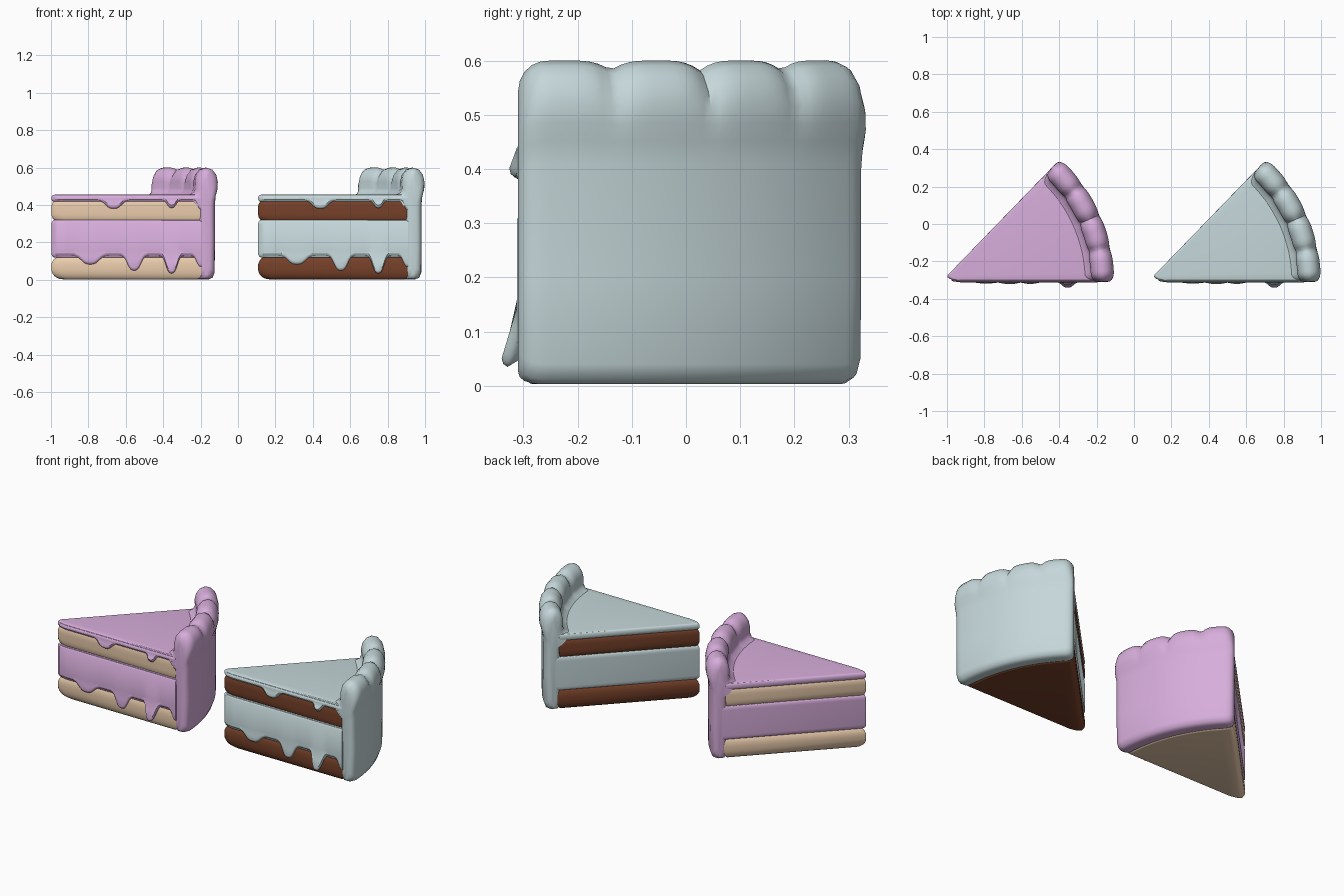
import bpy, math

if "Cube" in bpy.data.objects:
    bpy.data.objects.remove(bpy.data.objects["Cube"])

AX, AY = -1.0, -0.31          # apex of the first wedge
SPAN = math.radians(47.5)


def material(name, rgb):
    m = bpy.data.materials.new(name)
    m.diffuse_color = (*rgb, 1)
    m.use_nodes = True
    m.node_tree.nodes["Principled BSDF"].inputs["Base Color"].default_value = m.diffuse_color
    return m


def loft(name, rings, mat, dx, angle=50):
    """Skin a list of equal-length closed rings and cap both ends."""
    n = len(rings[0])
    verts = [(x + dx, y, z) for ring in rings for x, y, z in ring]
    faces = [tuple(range(n))[::-1], tuple(range(len(verts) - n, len(verts)))]
    for i in range(len(rings) - 1):
        for j in range(n):
            k = (j + 1) % n
            faces.append((i * n + j, i * n + k, (i + 1) * n + k, (i + 1) * n + j))
    me = bpy.data.meshes.new(name)
    me.from_pydata(verts, [], faces)
    me.materials.append(mat)
    ob = bpy.data.objects.new(name, me)
    bpy.context.collection.objects.link(ob)
    bpy.ops.object.select_all(action='DESELECT')
    ob.select_set(True)
    bpy.context.view_layer.objects.active = ob
    bpy.ops.object.mode_set(mode='EDIT')
    bpy.ops.mesh.select_all(action='SELECT')
    bpy.ops.mesh.normals_make_consistent(inside=False)
    bpy.ops.object.mode_set(mode='OBJECT')
    bpy.ops.object.shade_smooth_by_angle(angle=math.radians(angle))
    return ob


def wedge(name, z0, z1, r, rr, k, mat, dx):
    """Wedge layer with softly rounded rims (rr = height, k = shrink)."""
    front = -0.304
    poly = [(-0.995, -0.272), (-0.998, -0.283), (-0.985, -0.294), (-0.945, front)]
    for i in range(17):
        t = SPAN * i / 16
        poly.append((AX + r * math.cos(t), max(front, AY + r * math.sin(t))))
    levels = []
    for i in range(7):
        a = math.pi / 2 * i / 6
        levels.append((z0 + rr * (1 - math.sin(a)), 1 - k * (1 - math.cos(a))))
    levels += [(z0 + z1 - z, s) for z, s in reversed(levels)]
    cx, cy = -0.45, -0.11
    levels[0], levels[6] = levels[6], levels[0]
    levels = sorted(levels, key=lambda p: p[0])
    rings = [[(cx + (x - cx) * s, cy + (y - cy) * s, z) for x, y in poly] for z, s in levels]
    return loft(name, rings, mat, dx)


def drip_sheet(name, x0, x1, top, base, drips, mat, dx):
    """Icing film on the cut face; drips = (x, half width, depth, outward push)."""
    rings = []
    n = 130
    for i in range(n + 1):
        x = x0 + (x1 - x0) * i / n
        lo, push = base, 0.0
        for c, w, d, p in drips:
            f = math.exp(-abs((x - c) / w) ** 3)
            lo -= d * f
            push += p * f
        e = min(1, (x - x0) / 0.05)
        yf = -0.302 - 0.010 * math.sqrt(max(e, 0))
        yb, mid = -0.285, base + 0.03 if top - base > 0.06 else base + 0.012
        rings.append([(x, yb, top), (x, yf + 0.006, top), (x, yf, top - 0.008),
                      (x, yf, mid), (x, yf - push * 0.5, (mid + lo) / 2),
                      (x, yf - push, lo + 0.016), (x, yf - push + 0.003, lo + 0.005),
                      (x, yf - push + 0.011, lo), (x, yf - push * 0.4 + 0.014, lo + 0.012),
                      (x, yb, base)])
    return loft(name, rings, mat, dx)


# r, z cross-section of the outer icing wall with its piped top bead
WALL = [(.80, .004), (.845, .003), (.866, .012), (.876, .04), (.878, .2), (.878, .41),
        (.882, .45), (.892, .485), (.894, .525), (.886, .562), (.864, .59), (.832, .60),
        (.80, .59), (.778, .562), (.77, .525), (.773, .49), (.765, .467), (.735, .453),
        (.75, .435), (.785, .415), (.788, .2), (.788, .03)]


def icing_wall(name, mat, dx):
    ends = [(0, .04), (.004, .022), (.014, .01), (.03, .003), (.05, 0)]
    stations = list(ends)
    stations += [(.05 + (SPAN - .10) * i / 40, 0) for i in range(1, 40)]
    stations += [(SPAN - t, d) for t, d in reversed(ends)]
    rings = []
    for t, d in stations:
        lobe = 1 - abs(math.sin(4 * math.pi * t / SPAN))
        ring = []
        for r, z in WALL:
            bead = max(0, min(1, (z - .46) / .1))
            q = d + 0.018 * lobe * lobe * bead
            r2 = r + max(-q, min(q, .833 - r)) * 0.8
            z2 = z + max(-q, min(q, .3 - z))
            if z < .01:
                z2 = z + d * 0.6
            ring.append((AX + r2 * math.cos(t), AY + r2 * math.sin(t), z2))
        rings.append(ring)
    return loft(name, rings, mat, dx)


def slice_of_cake(tag, sponge, icing, dx):
    # sponge and cream layers
    wedge(tag + "_bottom_sponge", 0.003, 0.13, 0.81, 0.055, 0.11, sponge, dx)
    wedge(tag + "_cream_filling", 0.12, 0.32, 0.82, 0.025, 0.03, icing, dx)
    wedge(tag + "_top_sponge", 0.315, 0.425, 0.80, 0.04, 0.05, sponge, dx)
    wedge(tag + "_top_icing", 0.417, 0.455, 0.80, 0.018, 0.03, icing, dx)
    # dripping icing on the cut face
    drip_sheet(tag + "_cream_drips", -0.975, -0.195, 0.315, 0.128,
               [(-.79, .055, .045, .006), (-.555, .042, .078, .008),
                (-.355, .036, .093, .028), (-.195, .03, .06, 0)], icing, dx)
    drip_sheet(tag + "_top_drips", -0.975, -0.20, 0.447, 0.423,
               [(-.665, .05, .042, .009), (-.355, .028, .038, .014),
                (-.195, .025, .05, 0)], icing, dx)
    # outer wall with piped edge
    icing_wall(tag + "_outer_icing", icing, dx)


slice_of_cake("pink_slice", material("vanilla_sponge", (.82, .60, .41)),
              material("pink_icing", (.68, .42, .71)), 0)
slice_of_cake("blue_slice", material("chocolate_sponge", (.18, .052, .022)),
              material("pale_blue_icing", (.56, .68, .70)), 1.105)
